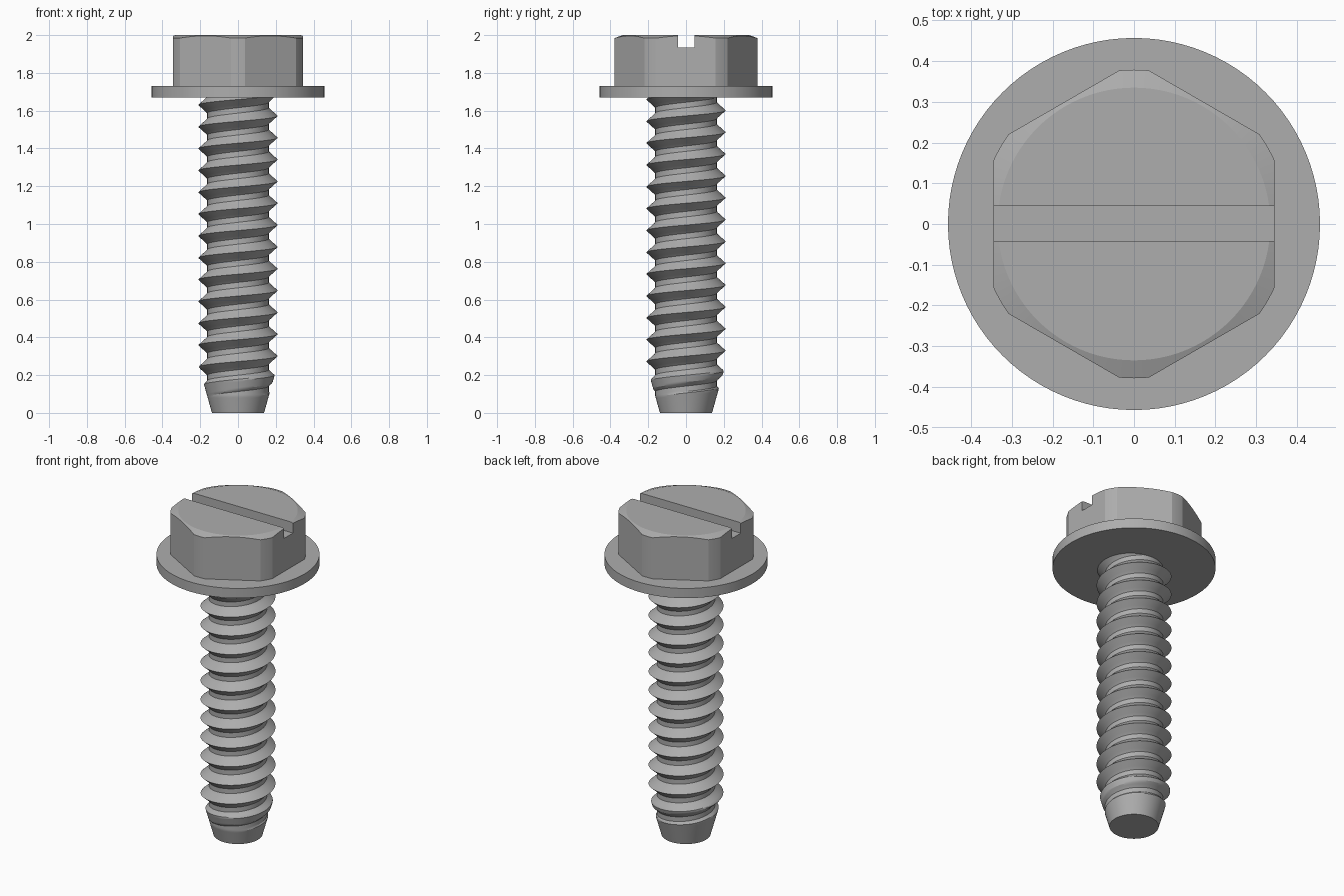
import bpy, bmesh, math

if "Cube" in bpy.data.objects:
    bpy.data.objects.remove(bpy.data.objects["Cube"])

steel = bpy.data.materials.new("grey_steel")
steel.use_nodes = True
GREY = (0.42, 0.42, 0.42, 1)
steel.diffuse_color = GREY
steel.node_tree.nodes["Principled BSDF"].inputs["Base Color"].default_value = GREY


def finish(name, bm, angle=20):
    bmesh.ops.recalc_face_normals(bm, faces=bm.faces)
    mesh = bpy.data.meshes.new(name)
    bm.to_mesh(mesh)
    bm.free()
    mesh.materials.append(steel)
    ob = bpy.data.objects.new(name, mesh)
    bpy.context.collection.objects.link(ob)
    smooth(ob, angle)
    return ob


def smooth(ob, angle):
    bpy.ops.object.select_all(action="DESELECT")
    ob.select_set(True)
    bpy.context.view_layer.objects.active = ob
    bpy.ops.object.shade_smooth_by_angle(angle=math.radians(angle))


def lathe(name, profile, sides, turn=0.0):
    """Closed solid from stacked rings given as (radius, height)."""
    bm = bmesh.new()
    rings = []
    for r, z in profile:
        angles = [turn + math.tau * i / sides for i in range(sides)]
        rings.append([bm.verts.new((r * math.cos(a), r * math.sin(a), z)) for a in angles])
    for low, high in zip(rings, rings[1:]):
        for i in range(sides):
            j = (i + 1) % sides
            bm.faces.new((low[i], low[j], high[j], high[i]))
    bm.faces.new(rings[0])
    bm.faces.new(rings[-1])
    return finish(name, bm)


def boolean(ob, cutter, operation):
    mod = ob.modifiers.new("cut", "BOOLEAN")
    mod.operation, mod.solver, mod.object = operation, "EXACT", cutter
    bpy.context.view_layer.objects.active = ob
    bpy.ops.object.modifier_apply(modifier=mod.name)
    bpy.data.objects.remove(cutter)


# Washer flange
FLANGE_Z, HEAD_Z, TOP = 1.67, 1.73, 2.0
lathe("washer_flange", [(0.457, FLANGE_Z), (0.457, HEAD_Z)], 96)

# Hex head: hexagon trimmed by a chamfered round, then slotted across
head = lathe("hex_head", [(0.345 / math.cos(math.pi / 6), HEAD_Z - 0.01), (0.345 / math.cos(math.pi / 6), TOP + 0.1)],
             6, math.pi / 6)
trim = lathe("head_trim", [(0.379, HEAD_Z - 0.005), (0.379, 1.984), (0.335, TOP)], 96)
boolean(head, trim, "INTERSECT")
bm = bmesh.new()
bmesh.ops.create_cube(bm, size=1)
bmesh.ops.scale(bm, vec=(1, 0.086, 0.13), verts=bm.verts)
bmesh.ops.translate(bm, vec=(0, 0.001, TOP), verts=bm.verts)
boolean(head, finish("slot_cutter", bm), "DIFFERENCE")
smooth(head, 13)

# Threaded shank: helical grid, with the blunt tip trimmed by a cone
PITCH, ROOT, CREST, HALF = 0.1156, 0.163, 0.21, 0.042
STEPS, SIDES = 16, 72
START = 0.243 - PITCH / 2          # crest height at angle zero


def thread_radius(u, z):
    d = abs((u + 0.5) % 1 - 0.5) * PITCH
    r = ROOT + (CREST - ROOT) * max(0, 1 - d / HALF)
    return min(r, 0.138 + 0.28 * z)


bm = bmesh.new()
first = -4 * STEPS
last = math.ceil((FLANGE_Z - START) / PITCH + 1) * STEPS
columns = []
for i in range(SIDES + 1):
    a = math.tau * i / SIDES
    column = []
    for j in range(first, last + 1):
        z = START + PITCH * (i / SIDES + j / STEPS)
        z = min(max(z, 0), FLANGE_Z)
        r = thread_radius((z - START) / PITCH - i / SIDES, z)
        column.append(bm.verts.new((r * math.cos(a), r * math.sin(a), z)))
    columns.append(column)
for left, right in zip(columns, columns[1:]):
    for j in range(last - first):
        bm.faces.new((left[j], right[j], right[j + 1], left[j + 1]))
bmesh.ops.remove_doubles(bm, verts=bm.verts, dist=0.0002)
bmesh.ops.dissolve_degenerate(bm, edges=bm.edges, dist=0.0001)
bmesh.ops.holes_fill(bm, edges=[e for e in bm.edges if e.is_boundary], sides=0)
finish("threaded_shank", bm, 25)
